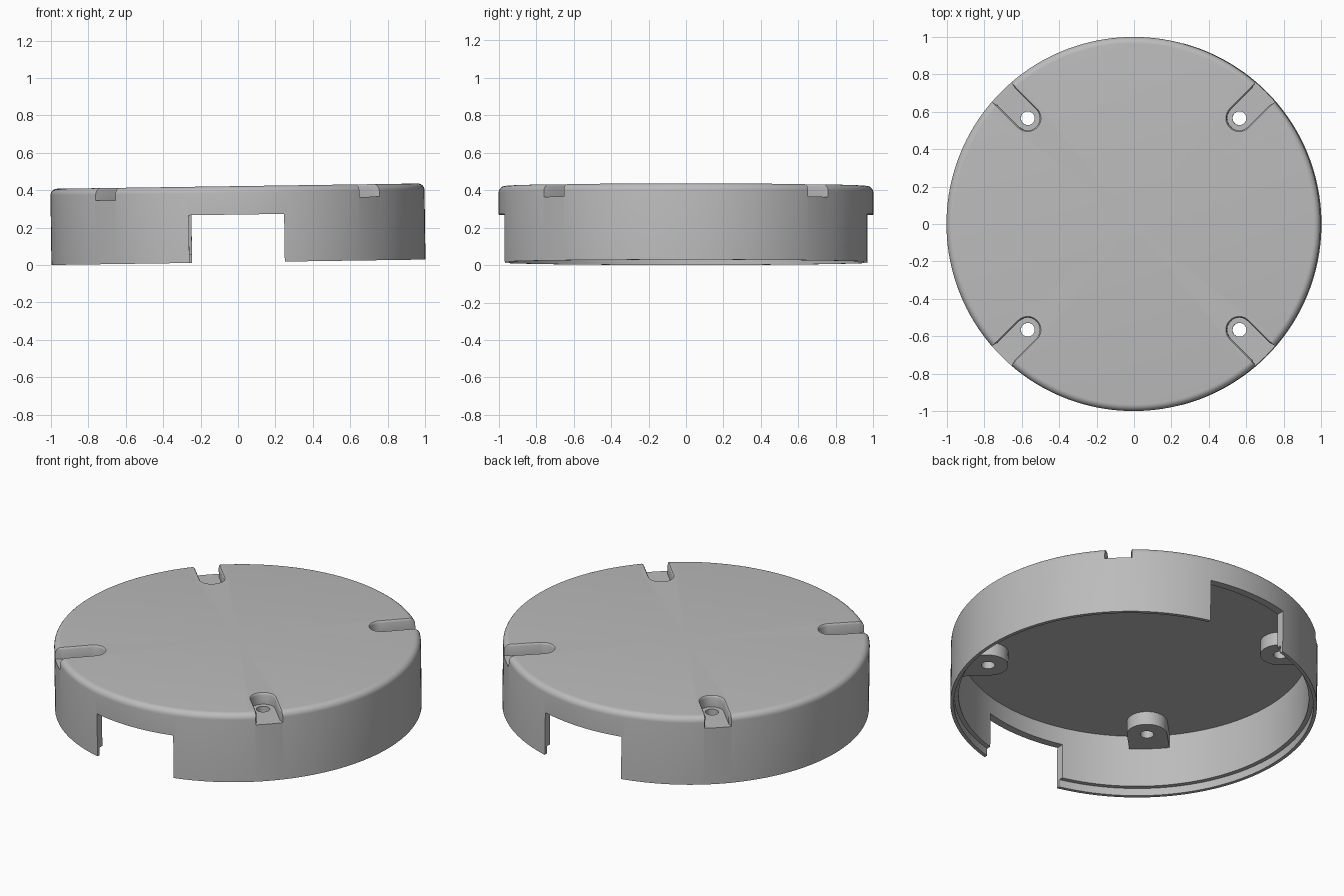
import bpy, bmesh
from math import pi, sin, cos

cube = bpy.data.objects.get("Cube")
if cube:
    bpy.data.objects.remove(cube, do_unlink=True)

# Main sizes
HEIGHT, CEILING, WALL_IN, LIP_IN, LIP_H = 0.407, 0.36, 0.955, 0.98, 0.045
FILLET = 0.035
HOLE_R, HOLE_AT = 0.037, 0.8
SLOT_R, SLOT_FLOOR = 0.065, 0.34
BOSS_R, BOSS_FLOOR = 0.11, 0.28
SEGMENTS = 160
CORNERS = [pi / 4 + i * pi / 2 for i in range(4)]

grey = bpy.data.materials.new("plain_grey")
grey.use_nodes = True
colour = (0.5, 0.5, 0.5, 1)
grey.diffuse_color = colour
grey.node_tree.nodes["Principled BSDF"].inputs["Base Color"].default_value = colour


def finish(bm, name):
    bmesh.ops.recalc_face_normals(bm, faces=bm.faces)
    mesh = bpy.data.meshes.new(name)
    bm.to_mesh(mesh)
    bm.free()
    mesh.materials.append(grey)
    ob = bpy.data.objects.new(name, mesh)
    bpy.context.collection.objects.link(ob)
    return ob


def loft(bm, loops, angle=0):
    """Closed solid through matching loops of (x, y, z), turned about z."""
    c, s = cos(angle), sin(angle)
    rings = [[bm.verts.new((x * c - y * s, x * s + y * c, z)) for x, y, z in loop]
             for loop in loops]
    n = len(rings[0])
    for a, b in zip(rings, rings[1:]):
        for i in range(n):
            j = (i + 1) % n
            bm.faces.new((a[i], a[j], b[j], b[i]))
    bm.faces.new(rings[0][::-1])
    bm.faces.new(rings[-1])


def tongue(radius, z, end, flare=0):
    """Round-ended strip pointing outward along x, optionally wider at the rim."""
    arc = [(HOLE_AT + radius * cos(t), radius * sin(t), z)
           for t in (pi / 2 + pi * i / 20 for i in range(21))]
    w = radius + flare
    rim = [(end - 0.14, radius), (end - 0.1, w), (end, w)] if flare else [(end, radius)]
    return arc + [(x, -y, z) for x, y in rim] + [(x, y, z) for x, y in rim[::-1]]


def circle(radius, z):
    return [(HOLE_AT + radius * cos(2 * pi * i / 32), radius * sin(2 * pi * i / 32), z)
            for i in range(32)]


def at_corners(name, loops):
    bm = bmesh.new()
    for a in CORNERS:
        loft(bm, loops, a)
    return finish(bm, name)


def combine(target, other, operation):
    mod = target.modifiers.new(other.name, 'BOOLEAN')
    mod.operation = operation
    mod.solver = 'EXACT'
    mod.object = other
    bpy.context.view_layer.objects.active = target
    bpy.ops.object.modifier_apply(modifier=mod.name)
    bpy.data.objects.remove(other, do_unlink=True)


# Round shell with a filleted top and a stepped bottom rim
profile = [(0, HEIGHT)]
profile += [(1 - FILLET + FILLET * sin(t), HEIGHT - FILLET + FILLET * cos(t))
            for t in (pi / 2 * i / 6 for i in range(7))]
profile += [(1, 0), (LIP_IN, 0), (LIP_IN, LIP_H), (WALL_IN, LIP_H),
            (WALL_IN, CEILING), (0, CEILING)]
bm = bmesh.new()
verts = [bm.verts.new((r, 0, z)) for r, z in profile]
edges = [bm.edges.new(pair) for pair in zip(verts, verts[1:])]
bmesh.ops.spin(bm, geom=verts + edges, cent=(0, 0, 0), axis=(0, 0, 1),
               angle=2 * pi, steps=SEGMENTS)
bmesh.ops.remove_doubles(bm, verts=bm.verts, dist=1e-4)
shell = finish(bm, "round_cover")

# Screw bosses under the top, joined to the wall
combine(shell, at_corners("bosses", [tongue(BOSS_R, BOSS_FLOOR, 0.966),
                                     tongue(BOSS_R, CEILING + 0.02, 0.966)]), 'UNION')

# Open slots in the top, with softened edges
slot = [tongue(SLOT_R, SLOT_FLOOR, 1.1, 0.011),
        tongue(SLOT_R, HEIGHT - 0.012, 1.1, 0.011),
        tongue(SLOT_R + 0.003, HEIGHT - 0.004, 1.1, 0.011),
        tongue(SLOT_R + 0.01, HEIGHT + 0.004, 1.1, 0.011),
        tongue(SLOT_R + 0.01, HEIGHT + 0.1, 1.1, 0.011)]
combine(shell, at_corners("slots", slot), 'DIFFERENCE')

# Screw holes
combine(shell, at_corners("holes", [circle(HOLE_R, 0.2), circle(HOLE_R, 0.5)]), 'DIFFERENCE')

# Cable openings through the front and back walls
bm = bmesh.new()
footprint = [(-0.255, -1.2), (0.255, -1.2), (0.255, 1.2), (-0.255, 1.2)]
loft(bm, [[(x, y, z) for x, y in footprint] for z in (-0.1, 0.255)], -0.0075)
combine(shell, finish(bm, "openings"), 'DIFFERENCE')

# Smooth shading, then the slight sideways lean
for ob in bpy.context.selected_objects:
    ob.select_set(False)
shell.select_set(True)
bpy.context.view_layer.objects.active = shell
bpy.ops.object.shade_smooth_by_angle(angle=pi / 6)
shell.rotation_euler = (0, -0.0145, 0)
shell.location = (0.0025, 0, 0.0145)
